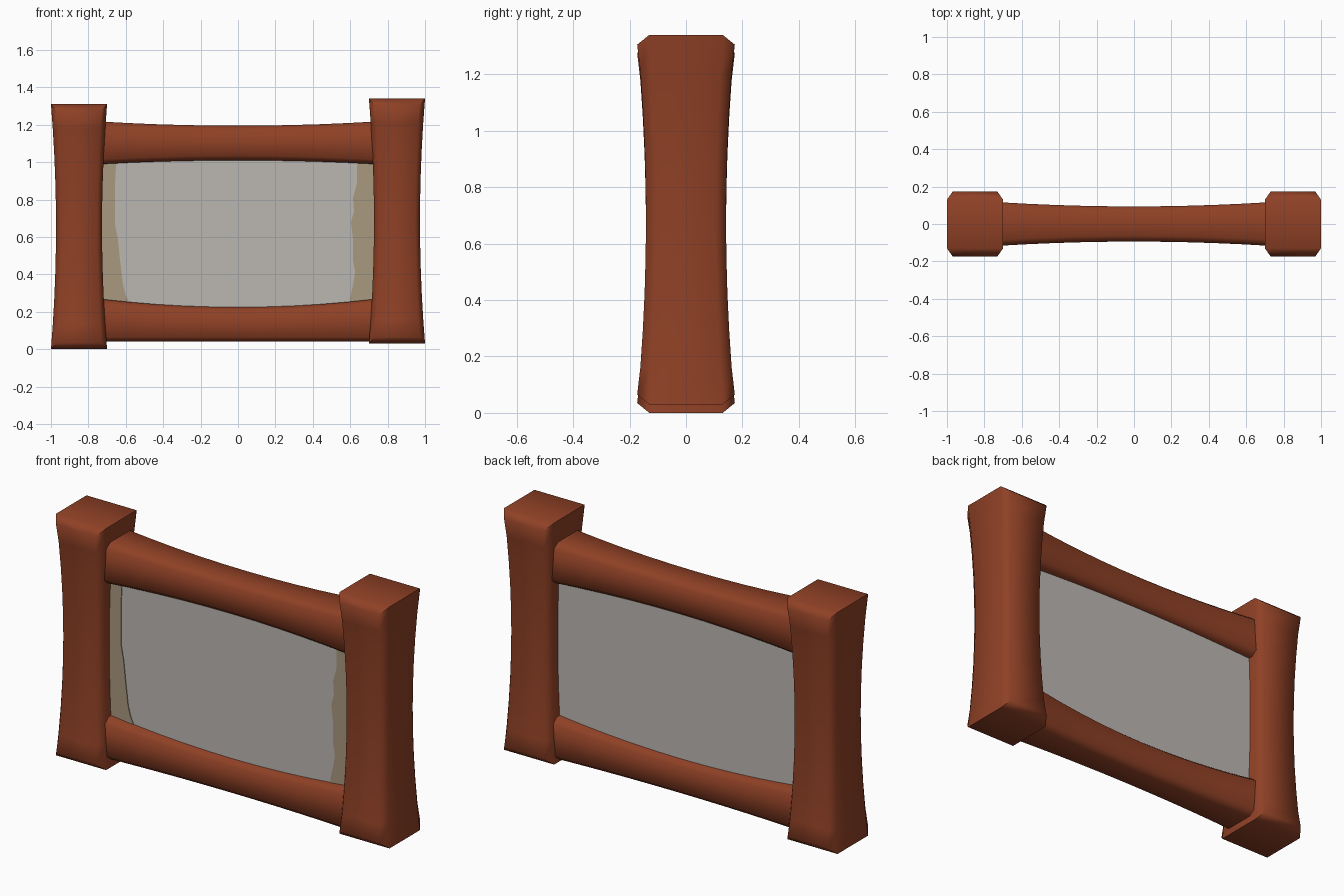
import bpy, bmesh, math

if "Cube" in bpy.data.objects:
    bpy.data.objects.remove(bpy.data.objects["Cube"])


def material(name, rgb):
    m = bpy.data.materials.new(name)
    m.diffuse_color = (*rgb, 1)
    m.use_nodes = True
    m.node_tree.nodes["Principled BSDF"].inputs["Base Color"].default_value = m.diffuse_color
    return m


WOOD = material("red brown wood", (0.275, 0.052, 0.019))
GREY = material("grey panel", (0.50, 0.475, 0.45))
TAN = material("tan edge", (0.40, 0.32, 0.215))


def finish(name, bm, mat, smooth=True):
    bmesh.ops.recalc_face_normals(bm, faces=bm.faces)
    me = bpy.data.meshes.new(name)
    bm.to_mesh(me)
    bm.free()
    me.materials.append(mat)
    ob = bpy.data.objects.new(name, me)
    bpy.context.collection.objects.link(ob)
    if smooth:
        bpy.ops.object.select_all(action='DESELECT')
        ob.select_set(True)
        bpy.context.view_layer.objects.active = ob
        bpy.ops.object.shade_smooth_by_angle(angle=math.radians(60))
    return ob


def beam(name, length, size, place, steps=10, inset=0.035):
    """Waisted beam with chamfered front and back.
    size(t) -> (low, high, half depth, side chamfer, depth chamfer), t in -1..1
    place(across, depth, along) -> point"""
    bm = bmesh.new()
    rings = []
    for i in range(steps + 1):
        t = 2 * i / steps - 1
        lo, hi, d, c, e = size(t)
        along = t * length / 2
        short = along - inset * (1 if t > 0 else -1) if i in (0, steps) else along
        pts = [(lo, -d + e, along), (lo + c, -d, short), (hi - c, -d, short), (hi, -d + e, along),
               (hi, d - e, along), (hi - c, d, short), (lo + c, d, short), (lo, d - e, along)]
        rings.append([bm.verts.new(place(*p)) for p in pts])
    for a, b in zip(rings, rings[1:]):
        for k in range(8):
            n = (k + 1) % 8
            bm.faces.new((a[k], a[n], b[n], b[k]))
    # end caps: flat middle plus sloping front and back chamfers
    for r in (rings[0], rings[-1]):
        for idx in ((0, 1, 2, 3), (0, 3, 4, 7), (4, 5, 6, 7)):
            bm.faces.new([r[k] for k in idx])
    return finish(name, bm, WOOD)


# Side posts, narrower at the waist
def post_size(t):
    s = 0.82 + 0.18 * t * t
    return -0.15 * s, 0.15 * s, 0.173 * s, 0.03 * s, 0.043 * s


for name, x, z in (("left_post", -0.85, 0.655), ("right_post", 0.85, 0.685)):
    beam(name, 1.31, post_size, lambda a, d, l, x=x, z=z: (x + a, d, z + l))


# Top and bottom rails between the posts
def top_size(t):
    q = t * t
    return 1.01 - 0.02 * q, 1.195 + 0.022 * q, 0.094 + 0.023 * q, 0.025, 0.032


def bottom_size(t):
    q = t * t
    return 0.04, 0.225 + 0.043 * q, 0.094 + 0.023 * q, 0.025, 0.032


for name, size in (("top_rail", top_size), ("bottom_rail", bottom_size)):
    beam(name, 1.46, size, lambda a, d, l: (l, d, a), inset=0.0)

# Panel filling the frame
bm = bmesh.new()
bmesh.ops.create_cube(bm, size=1)
for v in bm.verts:
    v.co = (v.co.x * 1.6, v.co.y * 0.12, 0.62 + v.co.z * 0.94)
finish("panel", bm, GREY, smooth=False)

# Ragged tan strips on the front of the panel, (x, z) along the inner edge
LEFT = [(-0.65, 1.05), (-0.652, 0.985), (-0.658, 0.88), (-0.658, 0.67), (-0.642, 0.585),
        (-0.63, 0.47), (-0.615, 0.345), (-0.6, 0.29), (-0.583, 0.254), (-0.57, 0.18)]
RIGHT = [(0.636, 1.05), (0.637, 0.89), (0.615, 0.81), (0.62, 0.735), (0.604, 0.68),
         (0.615, 0.585), (0.615, 0.47), (0.626, 0.41), (0.615, 0.345), (0.6, 0.28), (0.59, 0.18)]
for name, edge, side in (("left_tan_strip", LEFT, -0.78), ("right_tan_strip", RIGHT, 0.78)):
    bm = bmesh.new()
    rows = [[bm.verts.new((px, y, z)) for px, y in
             ((side, -0.064), (x, -0.064), (x, -0.059), (side, -0.059))] for x, z in edge]
    for a, b in zip(rows, rows[1:]):
        for k in range(4):
            n = (k + 1) % 4
            bm.faces.new((a[k], a[n], b[n], b[k]))
    bm.faces.new(rows[0])
    bm.faces.new(rows[-1])
    finish(name, bm, TAN, smooth=False)
